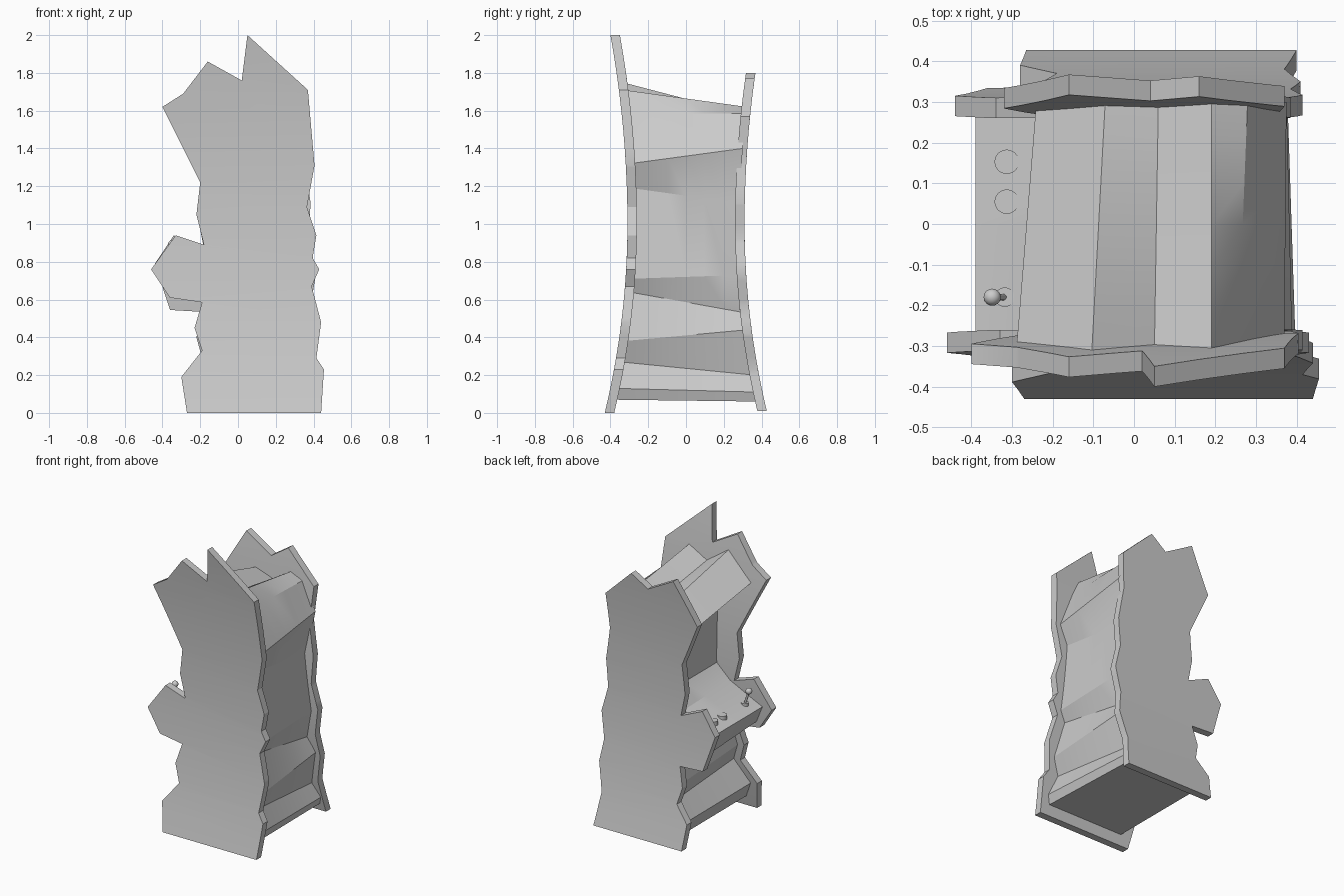
import bpy, bmesh, math
from mathutils import Vector, Matrix

if "Cube" in bpy.data.objects:
    bpy.data.objects.remove(bpy.data.objects["Cube"])


def bow(z):
    # half width of the cabinet, flaring towards floor and top
    return 0.285 + (0.12 if z < 1 else 0.09) * (z - 1) ** 2


def finish(name, bm, angle=25):
    bmesh.ops.recalc_face_normals(bm, faces=bm.faces[:])
    me = bpy.data.meshes.new(name)
    bm.to_mesh(me)
    bm.free()
    ob = bpy.data.objects.new(name, me)
    bpy.context.collection.objects.link(ob)
    bpy.context.view_layer.objects.active = ob
    ob.select_set(True)
    bpy.ops.object.shade_smooth_by_angle(angle=math.radians(angle))
    ob.select_set(False)
    return ob


def side_panel(name, outline, side, t=0.05):
    bm = bmesh.new()
    face = bm.faces.new([bm.verts.new((x, -t / 2, z)) for x, z in outline])
    ext = bmesh.ops.extrude_face_region(bm, geom=[face])
    bmesh.ops.translate(bm, vec=(0, t, 0),
                        verts=[v for v in ext["geom"] if isinstance(v, bmesh.types.BMVert)])
    # slice into bands so the panel can bow
    for i in range(1, 20):
        geom = bm.verts[:] + bm.edges[:] + bm.faces[:]
        bmesh.ops.bisect_plane(bm, geom=geom, plane_co=(0, 0, i * 0.1), plane_no=(0, 0, 1), dist=0.002)
    for v in bm.verts:
        v.co.y += side * bow(v.co.z)
    return finish(name, bm)


# Jagged side panels
near = [(-.27, 0), (-.30, .19), (-.19, .33), (-.23, .45), (-.19, .585), (-.36, .61),
        (-.46, .76), (-.33, .94), (-.18, .89), (-.22, 1.05), (-.20, 1.22), (-.40, 1.62),
        (-.29, 1.69), (-.16, 1.86), (.02, 1.76), (.05, 2.0), (.37, 1.71), (.405, 1.31),
        (.365, 1.09), (.415, .94), (.395, .82), (.43, .76), (.39, .67), (.44, .48),
        (.415, .29), (.455, .23), (.44, 0)]
far = [(-.265, .01), (-.28, .18), (-.19, .29), (-.22, .40), (-.19, .535), (-.36, .545),
       (-.44, .79), (-.34, .94), (-.18, .87), (-.21, 1.02), (-.19, 1.22), (-.32, 1.52),
       (-.16, 1.80), (.04, 1.69), (.16, 1.77), (.37, 1.57), (.35, 1.33), (.385, 1.11),
       (.37, .92), (.415, .75), (.385, .57), (.41, .42), (.37, .23), (.40, .01)]
side_panel("side_panel_right", near, -1)
side_panel("side_panel_left", far, 1)

# Cabinet body: loft between two slightly different profiles (x, z at each side)
body = [((-.20, .07), (-.19, .06)), ((-.25, .18), (-.23, .16)), ((-.14, .33), (-.15, .29)),
        ((-.18, .44), (-.18, .40)), ((-.14, .63), (-.14, .59)), ((-.34, .65), (-.33, .61)),
        ((-.39, .765), (-.39, .765)), ((-.15, .885), (-.15, .87)), ((-.05, .98), (-.05, .98)),
        ((-.05, 1.34), (-.04, 1.32)), ((-.29, 1.58), (-.24, 1.44)), ((-.105, 1.75), (-.07, 1.58)),
        ((.05, 1.64), (.06, 1.54)), ((.19, 1.71), (.19, 1.62)),
        ((.255, 1.585), (.28, 1.585)), ((.37, 1.32), (.375, 1.40)), ((.32, 1.19), (.32, 1.11)),
        ((.365, .71), (.365, .73)), ((.33, .64), (.32, .53)), ((.39, .38), (.375, .44)),
        ((.345, .27), (.32, .20)), ((.40, .13), (.375, .11)), ((.38, .07), (.36, .06))]
bm = bmesh.new()
a = [bm.verts.new((p[0], -bow(p[1]), p[1])) for p, q in body]
b = [bm.verts.new((q[0], bow(q[1]), q[1])) for p, q in body]
for i in range(len(body)):
    j = (i + 1) % len(body)
    bm.faces.new((a[i], a[j], b[j], b[i]))
# split the twisted faces into strips across the width
bmesh.ops.subdivide_edges(bm, edges=[e for e in bm.edges if abs(e.verts[0].co.y - e.verts[1].co.y) > .4],
                          cuts=5, use_grid_fill=True)
finish("cabinet_body", bm, 20)


# Controls on the sloped deck
def deck(x, y):
    return Matrix.Translation((x, y, .765 + (x + .39) * .47))


def disc(name, x, y, r, z0, z1, seg=24, tilt=0):
    bm = bmesh.new()
    bmesh.ops.create_cone(bm, cap_ends=True, segments=seg, radius1=r, radius2=r, depth=z1 - z0,
                          matrix=deck(x, y) @ Matrix.Rotation(tilt, 4, 'Y')
                          @ Matrix.Translation((0, 0, (z0 + z1) / 2)))
    finish(name, bm, 40)


for n, y in enumerate((.055, .153)):
    disc(f"button_{n + 1}", -.313, y, .03, -.025, .014)
LEAN = math.radians(-18)
disc("joystick_base", -.318, -.18, .024, -.02, .012)
disc("joystick_stick", -.318, -.18, .008, 0, .095, 12, LEAN)
bm = bmesh.new()
bmesh.ops.create_uvsphere(bm, u_segments=20, v_segments=12, radius=.021,
                          matrix=deck(-.318, -.18) @ Matrix.Rotation(LEAN, 4, 'Y')
                          @ Matrix.Translation((0, 0, .1)))
finish("joystick_ball", bm, 60)
